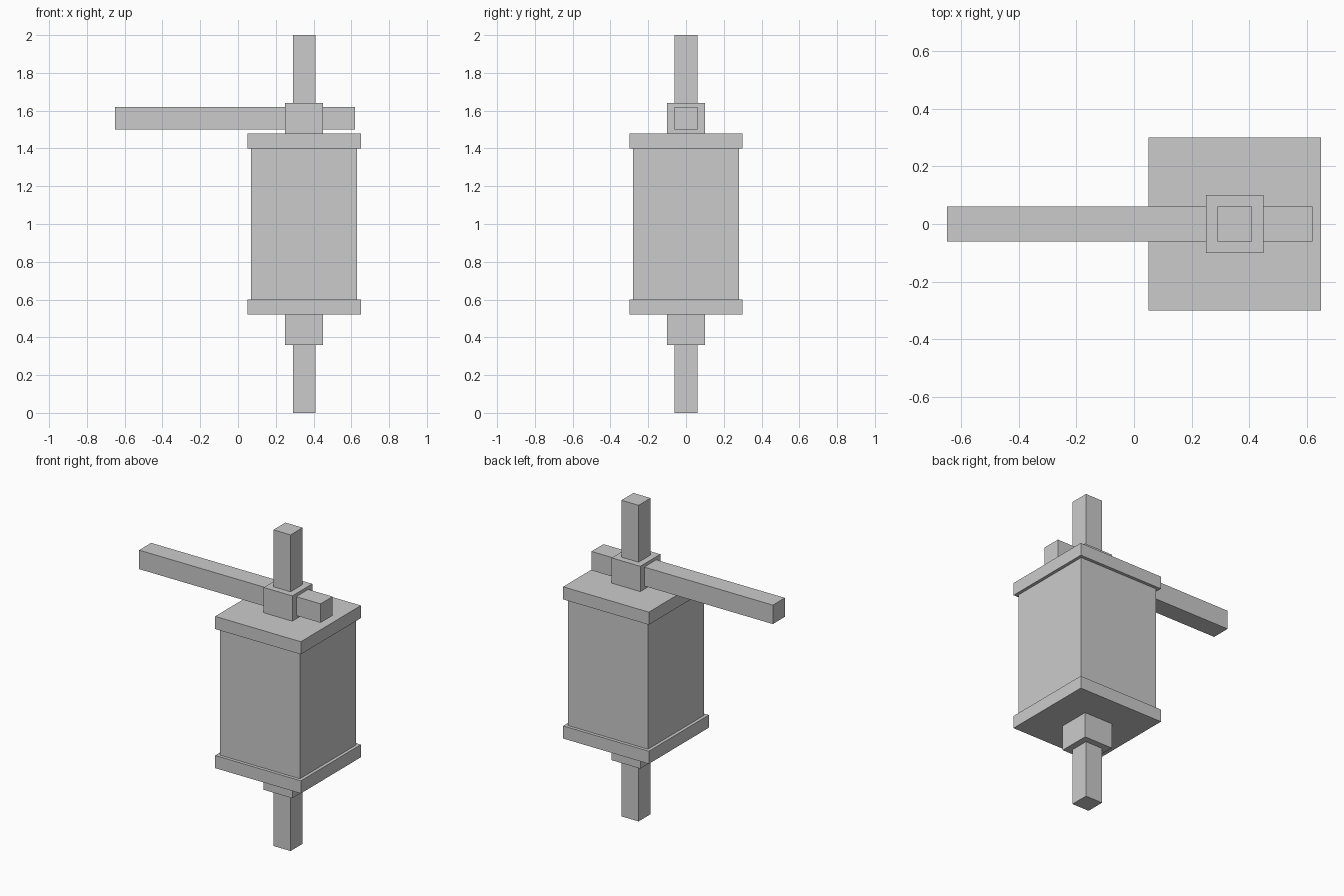
import bpy

if "Cube" in bpy.data.objects:
    bpy.data.objects.remove(bpy.data.objects["Cube"])

AXIS_X = 0.35  # centre line of the upright assembly


def box(name, x, y, z):
    """Box from (min, max) ranges along each axis."""
    ranges = (x, y, z)
    bpy.ops.mesh.primitive_cube_add(size=1, location=[(a + b) / 2 for a, b in ranges])
    obj = bpy.context.object
    obj.name = name
    obj.scale = [b - a for a, b in ranges]
    bpy.ops.object.transform_apply(location=False, rotation=False, scale=True)
    return obj


def square_block(name, half, z0, z1):
    """Square block centred on the upright axis."""
    return box(name, (AXIS_X - half, AXIS_X + half), (-half, half), (z0, z1))


# Main body
square_block("body", 0.28, 0.60, 1.40)

# Cap, collar and post, repeated above and below the body
for name, half, z0, z1 in (("cap", 0.30, 1.40, 1.48),
                           ("collar", 0.10, 1.48, 1.64),
                           ("post", 0.06, 1.64, 2.00)):
    square_block("upper_" + name, half, z0, z1)
    square_block("lower_" + name, half, 2 - z1, 2 - z0)

# Horizontal arm passing through the upper collar
box("side_arm", (-0.65, 0.62), (-0.06, 0.06), (1.50, 1.62))
